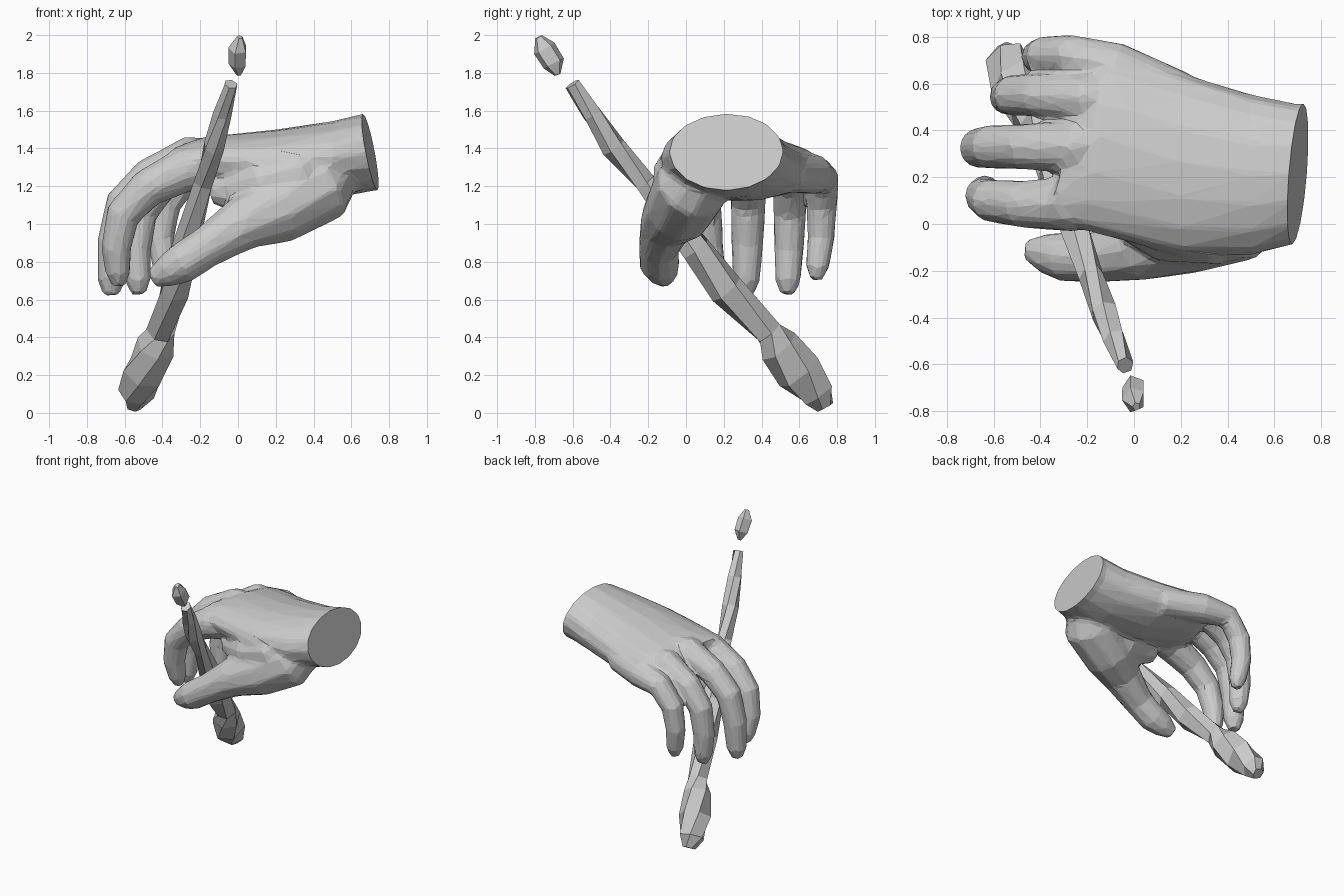
import bpy, bmesh, math, random
from mathutils import Vector

if "Cube" in bpy.data.objects:
    bpy.data.objects.remove(bpy.data.objects["Cube"])

random.seed(4)


def make_object(name, rings):
    """Skin a list of equal-length vertex rings and close both ends."""
    bm = bmesh.new()
    rows = [[bm.verts.new(p) for p in ring] for ring in rings]
    n = len(rows[0])
    for a, b in zip(rows, rows[1:]):
        for i in range(n):
            bm.faces.new((a[i], a[(i + 1) % n], b[(i + 1) % n], b[i]))
    bm.faces.new(rows[0])
    bm.faces.new(rows[-1])
    bmesh.ops.recalc_face_normals(bm, faces=bm.faces)
    me = bpy.data.meshes.new(name)
    bm.to_mesh(me)
    bm.free()
    ob = bpy.data.objects.new(name, me)
    bpy.context.collection.objects.link(ob)
    return ob


def limb(name, path, side, sides=10, jitter=0.0, twist=0.0, squash=1.0, tip=False):
    """Tube along path points (x, y, z, radius); tip adds a rounded end."""
    pts = [Vector(p[:3]) for p in path]
    radii = [p[3] for p in path]
    if tip:
        step = (pts[-1] - pts[-2]).normalized()
        pts.append(pts[-1] + step * radii[-1] * 1.1)
        radii.append(radii[-1] * .55)
    rings = []
    for k, c in enumerate(pts):
        t = (pts[min(k + 1, len(pts) - 1)] - pts[max(k - 1, 0)]).normalized()
        u = Vector(side)
        u = (u - t * u.dot(t)).normalized()
        v = t.cross(u)
        ring = []
        for i in range(sides):
            a = 2 * math.pi * (i + 0.5) / sides + twist * k
            r = radii[k] * 1.04 * (1 + random.uniform(-jitter, jitter))
            ring.append(c + u * math.cos(a) * r * squash + v * math.sin(a) * r)
        rings.append(ring)
    return make_object(name, rings)


# palm: x, centre y, centre z, half width, half height, knuckle slant
sections = [
    (.85, .22, 1.405, .30, .21, 0),
    (.69, .215, 1.38, .30, .21, 0),
    (.50, .21, 1.34, .345, .205, 0),
    (.20, .255, 1.31, .395, .19, 0),
    (-.16, .36, 1.31, .39, .15, .15),
    (-.27, .37, 1.32, .33, .09, .30),
]
rings = []
for k, (x, cy, cz, a, b, slant) in enumerate(sections):
    ring = []
    tr = math.radians(-1.5 * max(k - 1, 0))
    for i in range(16):
        ang = 2 * math.pi * i / 16
        py, pz = a * math.cos(ang), b * math.sin(ang)
        y = py * math.cos(tr) - pz * math.sin(tr)
        z = py * math.sin(tr) + pz * math.cos(tr)
        ring.append((x + slant * y, cy + y, cz + z))
    rings.append(ring)
parts = [make_object("palm", rings)]

# curled fingers, the thumb with its fleshy base, and the web beside it
Y = (0, 1, 0)
parts.append(limb("index_finger", [
    (.02, .13, 1.31, .11), (-.28, .085, 1.29, .118), (-.48, .085, 1.19, .10),
    (-.61, .10, 1.05, .09), (-.645, .12, .87, .078), (-.635, .145, .74, .065)], Y, tip=True))
parts.append(limb("middle_finger", [
    (.05, .33, 1.33, .10), (-.26, .33, 1.355, .108), (-.47, .33, 1.25, .097),
    (-.61, .33, 1.11, .092), (-.66, .325, .90, .085), (-.67, .32, .70, .072)], Y, tip=True))
parts.append(limb("ring_finger", [
    (.05, .52, 1.30, .10), (-.21, .54, 1.33, .102), (-.41, .55, 1.21, .092),
    (-.515, .55, 1.06, .087), (-.54, .545, .86, .078), (-.53, .54, .70, .068)], Y, tip=True))
parts.append(limb("little_finger", [
    (.20, .55, 1.27, .10), (-.08, .67, 1.265, .105), (-.28, .725, 1.24, .085),
    (-.385, .72, 1.10, .08), (-.41, .715, .93, .072), (-.39, .695, .77, .062)], Y, tip=True))
parts.append(limb("thumb", [
    (.56, .14, 1.33, .12), (.44, .03, 1.20, .19), (.21, -.035, 1.08, .18),
    (.02, -.105, 1.00, .138), (-.17, -.145, .875, .105), (-.30, -.14, .79, .105),
    (-.375, -.125, .75, .085)], Y, tip=True))
parts.append(limb("thumb_web", [
    (.52, .12, 1.32, .15), (.32, .01, 1.24, .19), (.12, .02, 1.19, .18),
    (-.01, .04, 1.18, .12)], Y, tip=True))

# blend all parts into one low-poly skin
bm = bmesh.new()
for p in parts:
    bm.from_mesh(p.data)
    bpy.data.objects.remove(p)
joined = bpy.data.meshes.new("hand")
bm.to_mesh(joined)
bm.free()
hand = bpy.data.objects.new("hand", joined)
bpy.context.collection.objects.link(hand)
m = hand.modifiers.new("blend", "REMESH")
m.mode, m.voxel_size = "VOXEL", .016
m = hand.modifiers.new("soften", "SMOOTH")
m.factor, m.iterations = .5, 10
m = hand.modifiers.new("facet", "DECIMATE")
m.ratio = .045
dg = bpy.context.evaluated_depsgraph_get()
skin = bpy.data.meshes.new_from_object(hand.evaluated_get(dg))
hand.modifiers.clear()

# slice the wrist flat and cap it
bm = bmesh.new()
bm.from_mesh(skin)
bmesh.ops.bisect_plane(bm, geom=bm.verts[:] + bm.edges[:] + bm.faces[:],
                       plane_co=(.70, .215, 1.38), plane_no=(1, -.08, .19),
                       clear_outer=True)
bmesh.ops.holes_fill(bm, edges=[e for e in bm.edges if e.is_boundary], sides=0)
for f in bm.faces:
    f.smooth = False
bm.to_mesh(skin)
bm.free()
hand.data = skin

# faceted stick, thick at the foot and thin at the top
limb("stick", [(-.545, .74, .03, .045), (-.54, .70, .10, .095), (-.50, .60, .22, .115),
               (-.44, .49, .35, .105), (-.41, .44, .43, .08), (-.34, .22, .66, .092),
               (-.27, .05, .87, .078), (-.18, -.22, 1.22, .06), (-.13, -.38, 1.41, .062),
               (-.08, -.50, 1.58, .052), (-.04, -.605, 1.74, .04)],
     (1, 0, 0), sides=6, jitter=.15, twist=.4, squash=.88)

# loose pointed tip
limb("stick_tip", [(.005, -.68, 1.79, .016), (0, -.70, 1.85, .06),
                   (0, -.75, 1.93, .062), (.01, -.78, 1.99, .02)],
     (1, 0, 0), sides=5, squash=.8)
